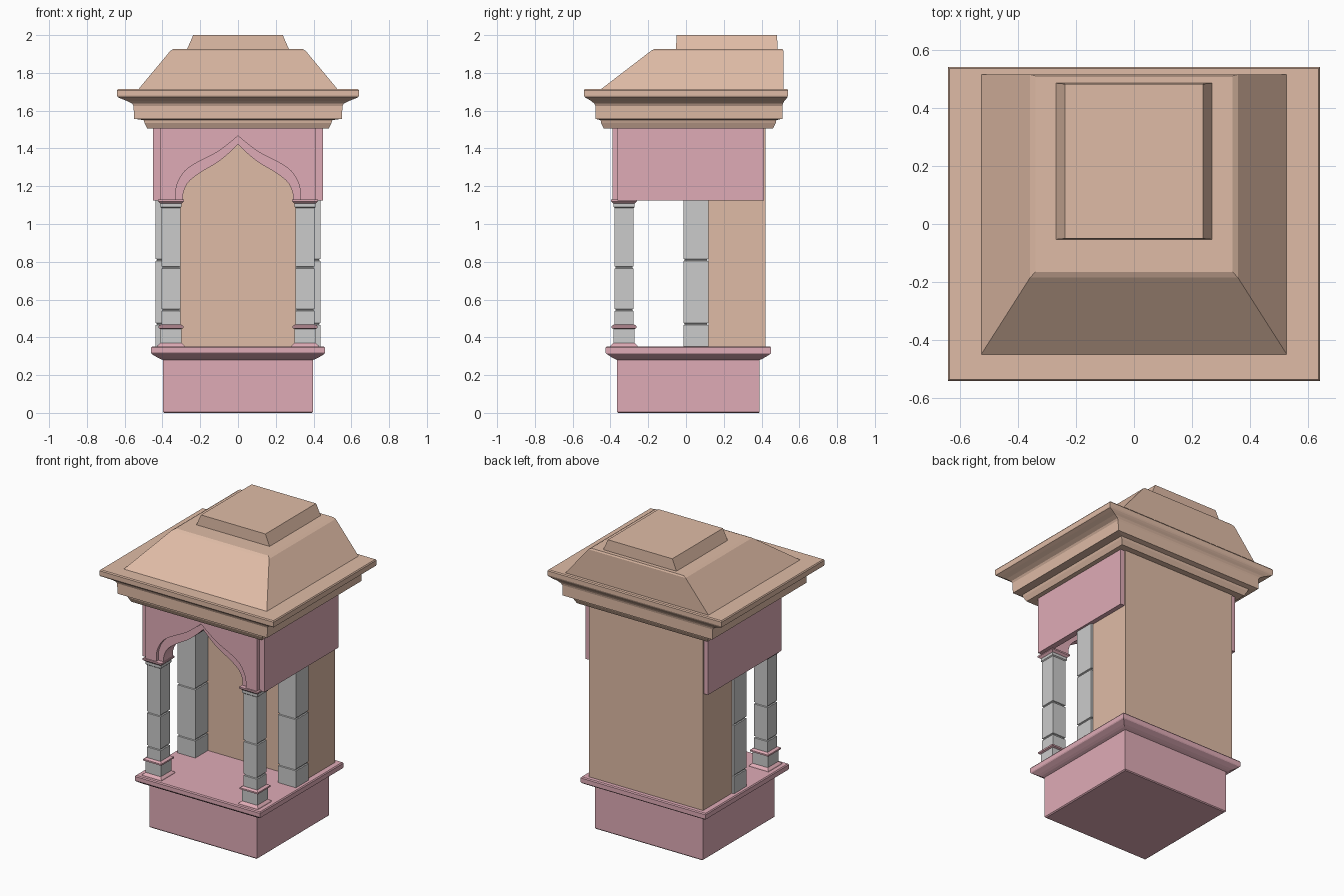
import bpy, bmesh
from mathutils import Vector

if "Cube" in bpy.data.objects:
    bpy.data.objects.remove(bpy.data.objects["Cube"])


def material(name, color):
    m = bpy.data.materials.new(name)
    m.diffuse_color = color
    m.use_nodes = True
    m.node_tree.nodes["Principled BSDF"].inputs["Base Color"].default_value = m.diffuse_color
    return m


TAN = material("tan_stone", (0.74, 0.50, 0.38, 1))
PINK = material("pink_stone", (0.74, 0.41, 0.47, 1))


def finish(name, bm, mat):
    bmesh.ops.recalc_face_normals(bm, faces=bm.faces)
    me = bpy.data.meshes.new(name)
    bm.to_mesh(me)
    bm.free()
    ob = bpy.data.objects.new(name, me)
    bpy.context.collection.objects.link(ob)
    if mat:
        me.materials.append(mat)
    return ob


def loft(name, rings, mat=None):
    """Stack rectangles (x0, x1, y0, y1, z) into a closed solid."""
    bm = bmesh.new()
    loops = []
    for x0, x1, y0, y1, z in rings:
        loops.append([bm.verts.new(c) for c in
                      ((x0, y0, z), (x1, y0, z), (x1, y1, z), (x0, y1, z))])
    for a, b in zip(loops, loops[1:]):
        for i in range(4):
            j = (i + 1) % 4
            bm.faces.new((a[i], a[j], b[j], b[i]))
    bm.faces.new(loops[0])
    bm.faces.new(loops[-1])
    return finish(name, bm, mat)


def box(name, x0, x1, y0, y1, z0, z1, mat=None):
    return loft(name, [(x0, x1, y0, y1, z0), (x0, x1, y0, y1, z1)], mat)


def post(name, cx, cy, profile, mat=None):
    """Square post from (half width, z) pairs."""
    return loft(name, [(cx - h, cx + h, cy - h, cy + h, z) for h, z in profile], mat)


def grooved(h, z0, z1, grooves, depth=0.006, gap=0.006):
    prof = [(h, z0)]
    for g in grooves:
        prof += [(h, g - gap), (h - depth, g - gap / 2), (h - depth, g + gap / 2), (h, g + gap)]
    return prof + [(h, z1)]


def smooth_curve(pts, steps=5):
    """Catmull-Rom through (x, z) points."""
    p = [Vector(q) for q in pts]
    p = [2 * p[0] - p[1]] + p + [2 * p[-1] - p[-2]]
    out = []
    for a, b, c, d in zip(p, p[1:], p[2:], p[3:]):
        for i in range(steps):
            t = i / steps
            out.append(0.5 * (2 * b + (c - a) * t + (2 * a - 5 * b + 4 * c - d) * t * t
                              + (3 * b - a - 3 * c + d) * t ** 3))
    return out + [p[-2]]


def arch_panel(name, half_arch, hw, top, y0, y1, mat):
    """Panel with a pointed arch cut from its lower edge."""
    left = smooth_curve(half_arch)
    arch = [(v.x, v.y) for v in left] + [(-v.x, v.y) for v in reversed(left[:-1])]
    foot = half_arch[0][1]
    outline = arch + [(hw, foot), (hw, top), (-hw, top), (-hw, foot)]
    bm = bmesh.new()
    face = bm.faces.new([bm.verts.new((x, y0, z)) for x, z in outline])
    ext = bmesh.ops.extrude_face_region(bm, geom=[face], use_keep_orig=True)
    moved = [g for g in ext["geom"] if isinstance(g, bmesh.types.BMVert)]
    bmesh.ops.translate(bm, verts=moved, vec=(0, y1 - y0, 0))
    ob = finish(name, bm, mat)
    bpy.ops.object.select_all(action='DESELECT')
    ob.select_set(True)
    bpy.context.view_layer.objects.active = ob
    bpy.ops.object.shade_smooth_by_angle(angle=0.6)
    return ob


# Base with projecting moulding
loft("base", [(-x, x, f, b, z) for x, f, b, z in (
    (0.39, -0.36, 0.385, 0.0), (0.397, -0.365, 0.39, 0.006), (0.397, -0.365, 0.39, 0.28),
    (0.415, -0.38, 0.405, 0.287), (0.43, -0.395, 0.42, 0.295), (0.457, -0.42, 0.447, 0.312),
    (0.46, -0.425, 0.45, 0.318), (0.46, -0.425, 0.45, 0.345), (0.455, -0.42, 0.445, 0.352))], PINK)

# Solid rear wall block
box("rear_wall", -0.42, 0.42, 0.118, 0.42, 0.35, 1.507, TAN)

# Columns and side friezes, mirrored left and right
for side, s in (("left", -1), ("right", 1)):
    cx, cy = s * 0.355, -0.328
    post(side + "_rear_column", s * 0.37, 0.052,
         grooved(0.066, 0.35, 1.507, (0.47, 0.81)))
    post(side + "_column_foot", cx, cy, [(0.073, 0.35), (0.07, 0.358), (0.056, 0.37)], PINK)
    post(side + "_column_plinth", cx, cy, [(0.056, 0.37), (0.056, 0.447)])
    post(side + "_column_ring", cx, cy,
         [(0.056, 0.445), (0.067, 0.45), (0.067, 0.46), (0.052, 0.468)], PINK)
    post(side + "_column_shaft", cx, cy, grooved(0.05, 0.465, 1.085, (0.545, 0.77)))
    post(side + "_column_neck", cx, cy, [(0.048, 1.083), (0.056, 1.09), (0.056, 1.11)])
    post(side + "_column_capital", cx, cy,
         [(0.056, 1.108), (0.069, 1.12), (0.069, 1.13)], PINK)
    xs = sorted((s * 0.41, s * 0.45))
    box(side + "_frieze", xs[0], xs[1], -0.362, 0.412, 1.125, 1.507, PINK)

# Front frieze: a stepped pointed arch
OUTER = [(-0.33, 1.125), (-0.325, 1.20), (-0.29, 1.27), (-0.23, 1.318),
         (-0.12, 1.375), (-0.05, 1.425), (0, 1.467)]
INNER = [(-0.29, 1.125), (-0.288, 1.17), (-0.262, 1.222), (-0.20, 1.272),
         (-0.11, 1.325), (-0.045, 1.378), (0, 1.422)]
arch_panel("front_arch", INNER, 0.41, 1.507, -0.366, -0.27, PINK)
arch_panel("front_arch_face", OUTER, 0.41, 1.507, -0.388, -0.366, PINK)

# Stepped cornice
loft("cornice", [(-x, x, f, b, z) for x, f, b, z in (
    (0.48, -0.435, 0.46, 1.505), (0.495, -0.45, 0.475, 1.535), (0.50, -0.452, 0.478, 1.55),
    (0.55, -0.48, 0.51, 1.557), (0.553, -0.48, 0.51, 1.625), (0.56, -0.485, 0.513, 1.637),
    (0.585, -0.50, 0.52, 1.65), (0.615, -0.52, 0.53, 1.662), (0.638, -0.537, 0.537, 1.672),
    (0.64, -0.54, 0.54, 1.68), (0.64, -0.54, 0.54, 1.708), (0.635, -0.535, 0.535, 1.715))], TAN)

# Sloping roof, upright at the back
loft("roof", [(-0.53, 0.53, -0.455, 0.515, 1.71), (-0.358, 0.358, -0.185, 0.515, 1.917),
              (-0.34, 0.34, -0.165, 0.51, 1.927)], TAN)

# Top cap
loft("roof_cap", [(-0.27, 0.27, -0.053, 0.485, 1.925),
                  (-0.237, 0.237, -0.05, 0.482, 2.0)], TAN)
